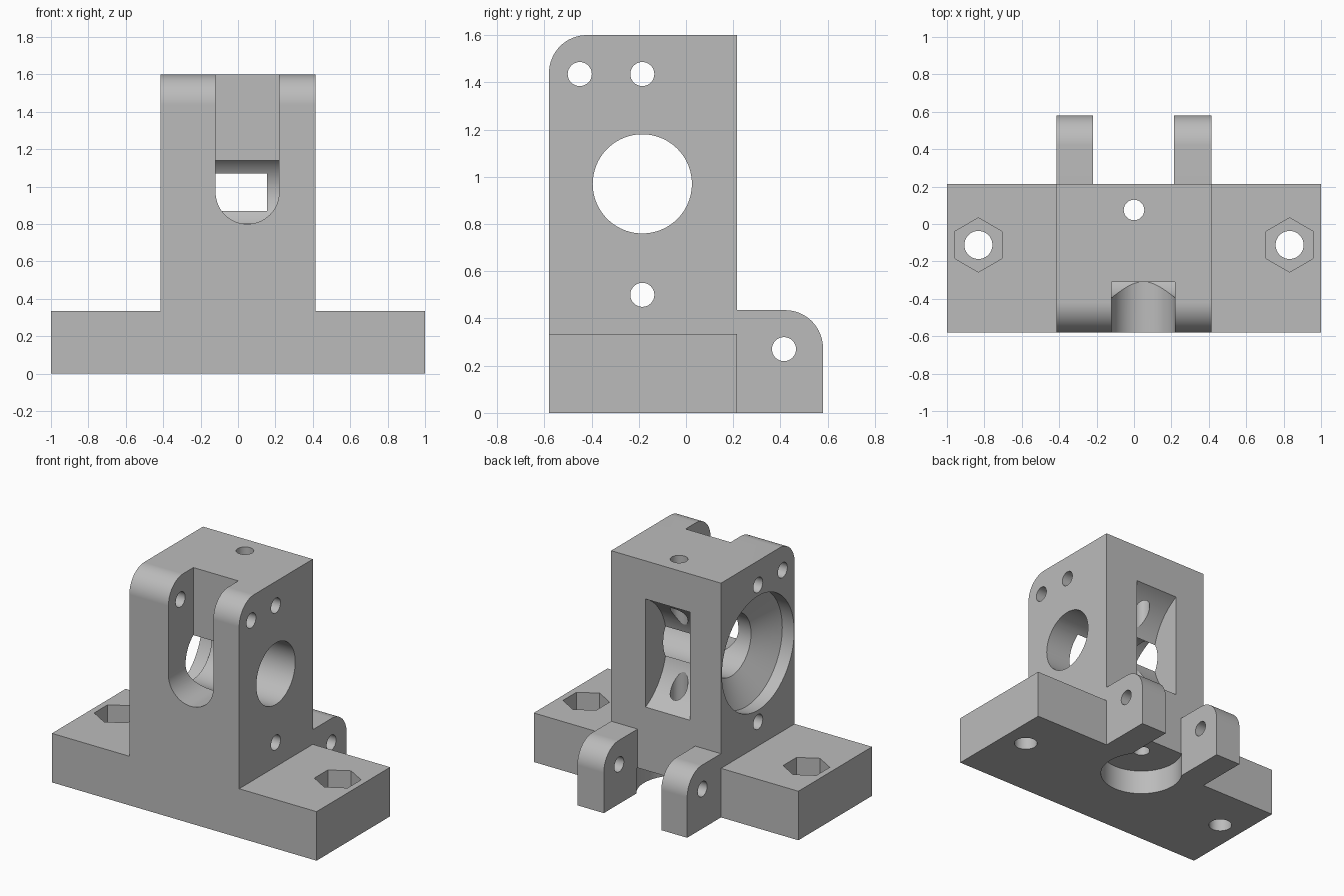
import bpy, bmesh, math
from mathutils import Vector

old = bpy.data.objects.get("Cube")
if old:
    bpy.data.objects.remove(old, do_unlink=True)

grey = bpy.data.materials.new("plain_grey")
grey.use_nodes = True
grey.diffuse_color = (0.5, 0.5, 0.5, 1)
grey.node_tree.nodes["Principled BSDF"].inputs["Base Color"].default_value = (0.5, 0.5, 0.5, 1)

# Each axis maps (u, v, depth) to model space
AXES = {
    "x": lambda u, v, d: Vector((d, u, v)),   # profile in y, z
    "y": lambda u, v, d: Vector((u, d, v)),   # profile in x, z
    "z": lambda u, v, d: Vector((u, v, d)),   # profile in x, y
}


def loft(name, axis, rings):
    """Closed solid through rings of (depth, outline points)."""
    bm = bmesh.new()
    loops = [[bm.verts.new(AXES[axis](u, v, d)) for u, v in pts] for d, pts in rings]
    n = len(loops[0])
    for a, b in zip(loops, loops[1:]):
        for i in range(n):
            j = (i + 1) % n
            bm.faces.new((a[i], a[j], b[j], b[i]))
    bm.faces.new(loops[0])
    bm.faces.new(loops[-1])
    bmesh.ops.recalc_face_normals(bm, faces=bm.faces)
    mesh = bpy.data.meshes.new(name)
    bm.to_mesh(mesh)
    bm.free()
    mesh.materials.append(grey)
    obj = bpy.data.objects.new(name, mesh)
    bpy.context.scene.collection.objects.link(obj)
    return obj


def prism(name, axis, pts, lo, hi):
    return loft(name, axis, [(lo, pts), (hi, pts)])


def arc(cu, cv, r, start, end, steps):
    return [(cu + r * math.cos(math.radians(start + (end - start) * i / steps)),
             cv + r * math.sin(math.radians(start + (end - start) * i / steps)))
            for i in range(steps + 1)]


def circle(cu, cv, r, steps=64, start=0):
    return arc(cu, cv, r, start, start + 360, steps)[:-1]


def hole(name, axis, u, v, r, lo, hi, steps=64):
    return prism(name, axis, circle(u, v, r, steps), lo, hi)


# Tower with a wide foot, as one upright T
body = prism("extruder_body", "y",
             [(-1, 0), (1, 0), (1, 0.335), (0.415, 0.335), (0.415, 1.6),
              (-0.415, 1.6), (-0.415, 0.335), (-1, 0.335)], -0.58, 0.215)

# Hinge lugs at the back
lug = [(0.1, 0), (0.58, 0)] + arc(0.42, 0.275, 0.16, 0, 90, 16) + [(0.1, 0.435)]
adds = [prism("hinge_lug", "x", lug, lo, hi)
        for lo, hi in ((-0.415, -0.22), (0.215, 0.415))]

cuts = []
# Rounded front top edge
cuts.append(prism("edge_round", "x",
                  arc(-0.42, 1.44, 0.16, 90, 180, 16) + [(-0.7, 1.44), (-0.7, 1.7), (-0.42, 1.7)],
                  -0.6, 0.6))
# Front slot, open at the top
cuts.append(prism("front_slot", "y",
                  arc(0.05, 0.97, 0.17, 180, 360, 32) + [(0.22, 1.8), (-0.12, 1.8)], -0.8, -0.31))
# Main bore: wide recess, cone, then straight through
cuts.append(loft("main_bore", "x",
                 [(d, circle(-0.185, 0.97, r, 96)) for d, r in
                  ((-0.6, 0.39), (-0.325, 0.39), (-0.215, 0.21), (0.6, 0.21))]))
# Curved roller window at the back
cuts.append(hole("roller_window", "x", 0.4, 0.97, 0.413, -0.18, 0.155, 128))
# Cross holes through the tower and the lugs
for y, z in ((-0.45, 1.435), (-0.185, 1.435), (-0.185, 0.5), (0.415, 0.27)):
    cuts.append(hole("cross_hole", "x", y, z, 0.051, -0.7, 0.7, 32))
# Feed hole and round recess below it
cuts.append(hole("feed_hole", "z", 0, 0.075, 0.055, -0.2, 1.8, 32))
cuts.append(hole("bottom_recess", "z", 0, 0.075, 0.265, -0.2, 0.17, 96))
# Mounting holes with nut pockets
for side in (-1, 1):
    cuts.append(hole("mount_hole", "z", side * 0.832, -0.112, 0.075, -0.2, 0.6, 40))
    cuts.append(prism("nut_pocket", "z", circle(side * 0.832, -0.112, 0.145, 6, 30), 0.165, 0.6))

# Combine everything
for tools, op in ((adds, "UNION"), (cuts, "DIFFERENCE")):
    for tool in tools:
        mod = body.modifiers.new(tool.name, "BOOLEAN")
        mod.operation = op
        mod.solver = "EXACT"
        mod.object = tool
bpy.context.view_layer.update()
solid = bpy.data.meshes.new_from_object(body.evaluated_get(bpy.context.evaluated_depsgraph_get()))
body.modifiers.clear()
body.data = solid
solid.materials.clear()
solid.materials.append(grey)
for poly in solid.polygons:
    poly.material_index = 0
for tool in adds + cuts:
    bpy.data.objects.remove(tool, do_unlink=True)

# Smooth the curved walls, keep flats flat
bpy.ops.object.select_all(action="DESELECT")
body.select_set(True)
bpy.context.view_layer.objects.active = body
bpy.ops.object.shade_smooth_by_angle(angle=math.radians(20))
weighted = body.modifiers.new("flat_faces", "WEIGHTED_NORMAL")
weighted.keep_sharp = True
